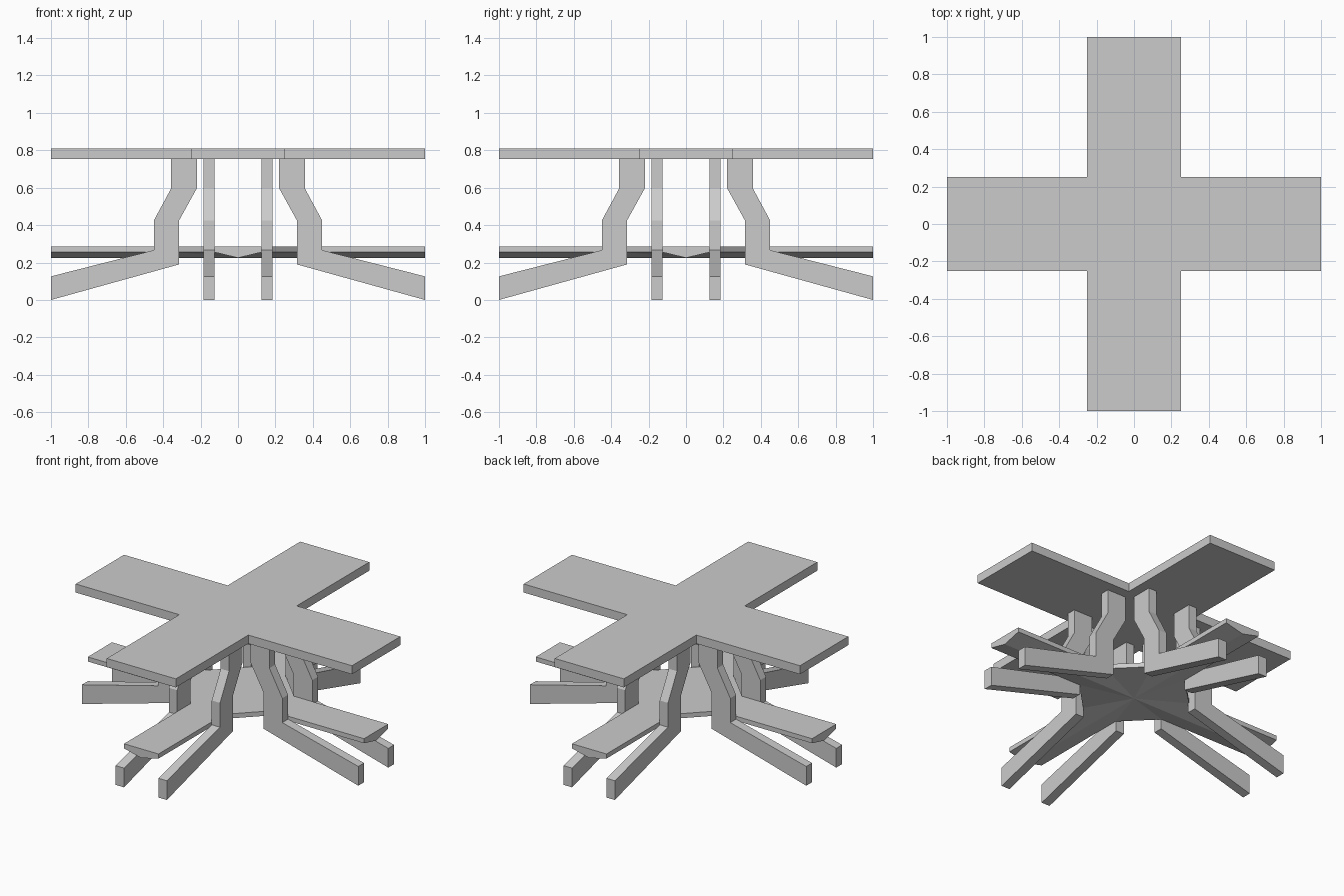
import bpy, bmesh
from math import pi
from mathutils import Matrix

if "Cube" in bpy.data.objects:
    bpy.data.objects.remove(bpy.data.objects["Cube"])


def finish(name, bm):
    bmesh.ops.remove_doubles(bm, verts=bm.verts, dist=1e-4)
    bmesh.ops.recalc_face_normals(bm, faces=bm.faces)
    me = bpy.data.meshes.new(name)
    bm.to_mesh(me)
    bm.free()
    ob = bpy.data.objects.new(name, me)
    bpy.context.collection.objects.link(ob)
    return ob


def prism(name, points, offset):
    """Extrude a closed outline of 3D points along offset."""
    bm = bmesh.new()
    face = bm.faces.new([bm.verts.new(p) for p in points])
    new = bmesh.ops.extrude_face_region(bm, geom=[face])["geom"]
    bmesh.ops.translate(bm, vec=offset,
                        verts=[v for v in new if isinstance(v, bmesh.types.BMVert)])
    return finish(name, bm)


def turn(x, y, k):
    """Rotate a plan point by k quarter turns."""
    for _ in range(k):
        x, y = -y, x
    return x, y


def ring(quarter, z):
    """Repeat a quarter outline around the centre."""
    return [(*turn(x, y, k), z) for k in range(4) for x, y in quarter]


# Cross-shaped table top
prism("table_top", ring([(1, -.25), (1, .25), (.25, .25)], .754), (0, 0, .056))

# Cross-shaped shelf with chamfered inner corners and a V-shaped underside
W, A = .125, .32
TOP, EDGE, KEEL = .285, .255, .225
quarter = [(1, -W), (1, W), (A, W), (W, A)]
bm = bmesh.new()


def add(*pts):
    bm.faces.new([bm.verts.new(p) for p in pts])


add(*ring(quarter, TOP))
for k in range(4):
    def P(x, y, z):
        return (*turn(x, y, k), z)
    mid, keel = (0, 0, KEEL), P(1, 0, KEEL)
    # arm end
    add(P(1, -W, TOP), P(1, W, TOP), P(1, W, EDGE), keel, P(1, -W, EDGE))
    # arm sides and sloping underside
    for s in (W, -W):
        add(P(1, s, TOP), P(A, s, TOP), P(A, s, EDGE), P(1, s, EDGE))
        add(mid, keel, P(1, s, EDGE), P(A, s, EDGE))
    # corner chamfer and its underside
    add(P(A, W, TOP), P(W, A, TOP), P(W, A, EDGE), P(A, W, EDGE))
    add(mid, P(A, W, EDGE), P(W, A, EDGE))
finish("lower_shelf", bm)

# Eight bent legs, a pair flanking each shelf arm
profile = [(.22, .754), (.357, .754), (.357, .597), (.45, .425), (.45, .266),
           (1, .126), (1, 0), (.315, .19), (.315, .425), (.22, .597)]
for k, side in enumerate(("right", "back", "left", "front")):
    for n, y in enumerate((-.185, .125), 1):
        leg = prism(f"{side}_leg_{n}", [(x, y, z) for x, z in profile], (0, .06, 0))
        leg.data.transform(Matrix.Rotation(k * pi / 2, 4, 'Z'))
